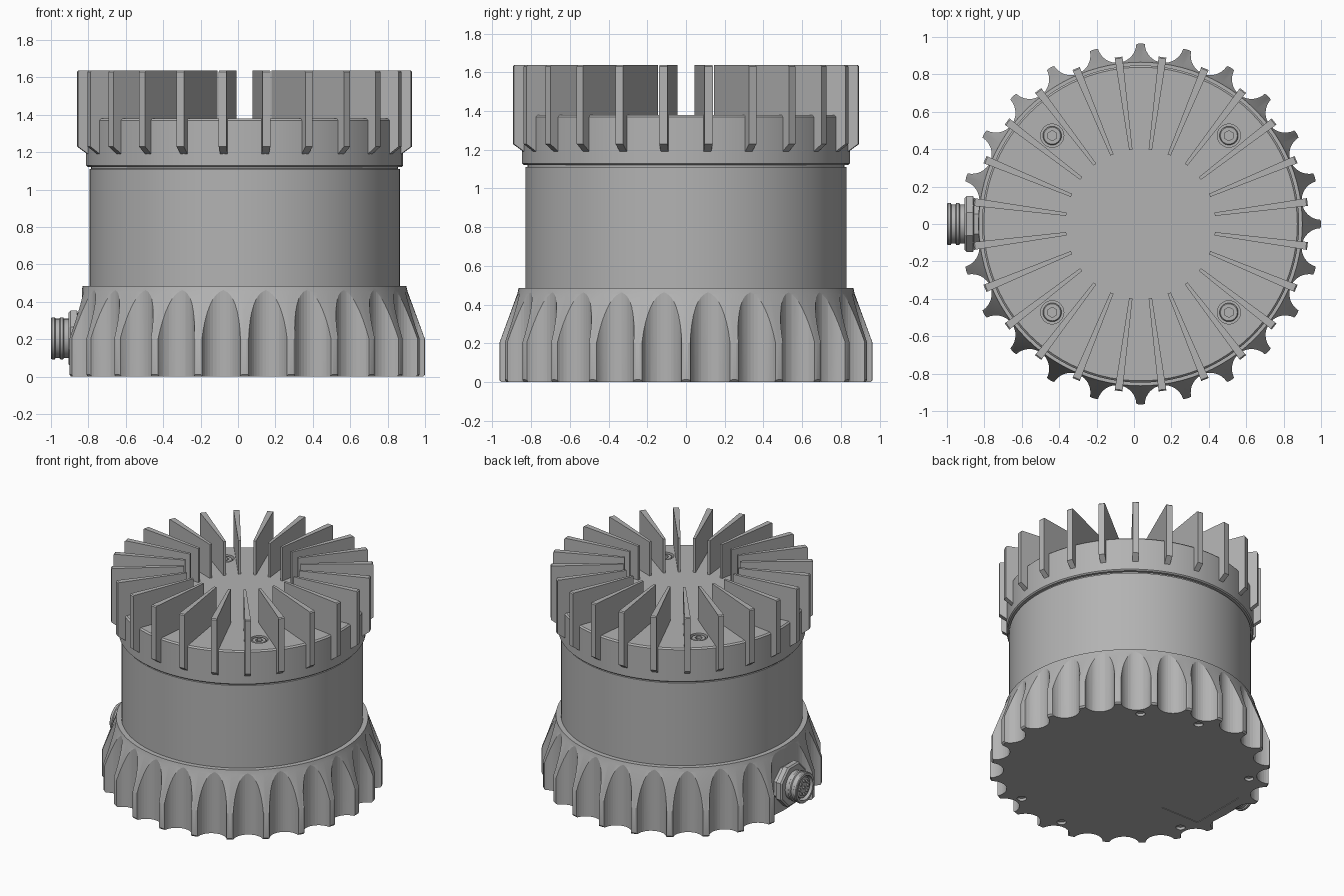
import bpy, bmesh, math
from mathutils import Matrix, Vector

if "Cube" in bpy.data.objects:
    bpy.data.objects.remove(bpy.data.objects["Cube"])

CX = 0.035                       # axis of the round housing
PLUG_Z = 0.205                   # height of the connector axis
STEP = math.radians(15)          # spacing of fins and ribs

grey = bpy.data.materials.new("housing_grey")
grey.use_nodes = True
grey.diffuse_color = (0.45, 0.45, 0.45, 1)
grey.node_tree.nodes["Principled BSDF"].inputs["Base Color"].default_value = (0.45, 0.45, 0.45, 1)


def finish(name, bm, smooth=True):
    bmesh.ops.recalc_face_normals(bm, faces=bm.faces[:])
    mesh = bpy.data.meshes.new(name)
    bm.to_mesh(mesh)
    bm.free()
    mesh.materials.append(grey)
    obj = bpy.data.objects.new(name, mesh)
    bpy.context.collection.objects.link(obj)
    obj.location.x = CX
    if smooth:
        shade(obj)
    return obj


def shade(obj):
    bpy.ops.object.select_all(action='DESELECT')
    obj.select_set(True)
    bpy.context.view_layer.objects.active = obj
    bpy.ops.object.shade_smooth_by_angle(angle=math.radians(25))


def lathe(bm, profile, segments=96, matrix=None):
    """Closed solid from (radius, height) pairs, capped at both ends."""
    rings = []
    for r, z in profile:
        ring = []
        for i in range(segments):
            a = 2 * math.pi * (i + (0.5 if segments < 12 else 0)) / segments
            p = Vector((r * math.cos(a), r * math.sin(a), z))
            ring.append(bm.verts.new(matrix @ p if matrix else p))
        rings.append(ring)
    for low, high in zip(rings, rings[1:]):
        for i in range(segments):
            j = (i + 1) % segments
            bm.faces.new((low[i], low[j], high[j], high[i]))
    bm.faces.new(rings[0][::-1])
    bm.faces.new(rings[-1])


def prism(bm, points, offset):
    face = bm.faces.new([bm.verts.new(p) for p in points])
    new = bmesh.ops.extrude_face_region(bm, geom=[face])["geom"]
    verts = [v for v in new if isinstance(v, bmesh.types.BMVert)]
    bmesh.ops.translate(bm, verts=verts, vec=offset)


def boolean(obj, cutter, operation):
    cutter.hide_render = True
    mod = obj.modifiers.new("cut", 'BOOLEAN')
    mod.operation, mod.object, mod.solver = operation, cutter, 'EXACT'
    bpy.context.view_layer.objects.active = obj
    bpy.ops.object.modifier_apply(modifier=mod.name)
    bpy.data.objects.remove(cutter)
    shade(obj)


def polar(r, a, z=0.0):
    return Vector((r * math.cos(a), r * math.sin(a), z))


# Scalloped base: flared solid intersected with a scalloped prism
bm = bmesh.new()
lathe(bm, [(0.955, 0), (0.965, 0.012), (0.965, 0.2), (0.872, 0.455), (0.865, 0.485)])
base = finish("scalloped_base", bm)

outline = []
for k in range(24):
    first, last = -8, 8
    if k == 11:
        last = 0                 # rib left out behind the connector
    if k == 12:
        first = 0
    for n in range(first, last + 1):
        phi = math.radians(10 * n)
        p = Vector((0.975 - 0.105 * math.cos(phi), 0.105 * math.sin(phi), -0.1))
        outline.append(Matrix.Rotation((k + 0.5) * STEP, 3, 'Z') @ p)
    outline.append(polar(0.87 if k == 11 else 0.967, (k + 1) * STEP, -0.1))
bm = bmesh.new()
prism(bm, outline, (0, 0, 0.8))
boolean(base, finish("scallop_cutter", bm, False), 'INTERSECT')

# Screw holes and label recess in the underside
bm = bmesh.new()
for degrees in (55, 85, 145, 205, 265, 295):
    lathe(bm, [(0.032, -0.02), (0.032, 0.02)], 24,
          Matrix.Translation(polar(0.82, math.radians(degrees))))
x0, x1, y = -0.79, -0.47, 0.22
prism(bm, [(x0, -y, -0.02), (x1, -y, -0.02), (x1, y, -0.02), (x0, y, -0.02)], (0, 0, 0.024))
boolean(base, finish("underside_cutter", bm, False), 'DIFFERENCE')

# Cylindrical body with a narrow groove under the cap
bm = bmesh.new()
lathe(bm, [(0.83, 0.47), (0.83, 1.11), (0.82, 1.112), (0.82, 1.14)])
finish("body", bm)

# Cap with four counterbored holes
bm = bmesh.new()
lathe(bm, [(0.84, 1.122), (0.848, 1.13), (0.848, 1.37), (0.838, 1.38)])
cap = finish("cap", bm)
screw_spots = [polar(0.668, math.radians(45 + 90 * i)) for i in range(4)]
bm = bmesh.new()
for spot in screw_spots:
    lathe(bm, [(0.062, 1.35), (0.062, 1.4)], 32, Matrix.Translation(spot))
boolean(cap, finish("counterbore_cutter", bm, False), 'DIFFERENCE')

# Cap screws with hex sockets
bm = bmesh.new()
for spot in screw_spots:
    lathe(bm, [(0.05, 1.34), (0.05, 1.37), (0.045, 1.375)], 32, Matrix.Translation(spot))
screws = finish("cap_screws", bm)
bm = bmesh.new()
for spot in screw_spots:
    lathe(bm, [(0.027, 1.355), (0.027, 1.4)], 6, Matrix.Translation(spot))
boolean(screws, finish("socket_cutter", bm, False), 'DIFFERENCE')

# Radial cooling fins, thicker toward the rim
bm = bmesh.new()
side = [(0.4, 1.37), (0.8, 1.37), (0.8, 1.19), (0.845, 1.19),
        (0.9, 1.23), (0.9, 1.63), (0.893, 1.637), (0.4, 1.637)]
for k in range(24):
    turn = Matrix.Rotation((k + 0.5) * STEP, 3, 'Z')
    faces = []
    for s in (-1, 1):
        faces.append([bm.verts.new(turn @ Vector((r, s * (0.009 + 0.024 * (r - 0.4)), z)))
                      for r, z in side])
    left, right = faces
    bm.faces.new(left)
    bm.faces.new(right[::-1])
    for i in range(len(side)):
        j = (i + 1) % len(side)
        bm.faces.new((left[j], left[i], right[i], right[j]))
finish("cooling_fins", bm, False)

# Side connector, lathed along -x
out = Matrix.Translation((-CX, 0, PLUG_Z)) @ Matrix.Rotation(-math.pi / 2, 4, 'Y')
bm = bmesh.new()
lathe(bm, [(0.14, 0.8), (0.14, 0.855), (0.162, 0.86), (0.162, 0.895), (0.15, 0.905)], 8, out)
finish("connector_nut", bm, False)

bm = bmesh.new()
lathe(bm, [(0.105, 0.88), (0.105, 0.93), (0.112, 0.935), (0.112, 0.95), (0.105, 0.955),
           (0.105, 0.975), (0.112, 0.98), (0.112, 0.995), (0.108, 1.0),
           (0.09, 1.0), (0.09, 0.96), (0.076, 0.96), (0.076, 0.985)], 48, out)
finish("connector_shell", bm)

# Contact pins
bm = bmesh.new()
for i in range(9):
    spot = polar(0.05, i * math.tau / 8) if i < 8 else Vector()
    lathe(bm, [(0.011, 0.98), (0.011, 0.994)], 12, out @ Matrix.Translation(spot))
finish("connector_pins", bm)
